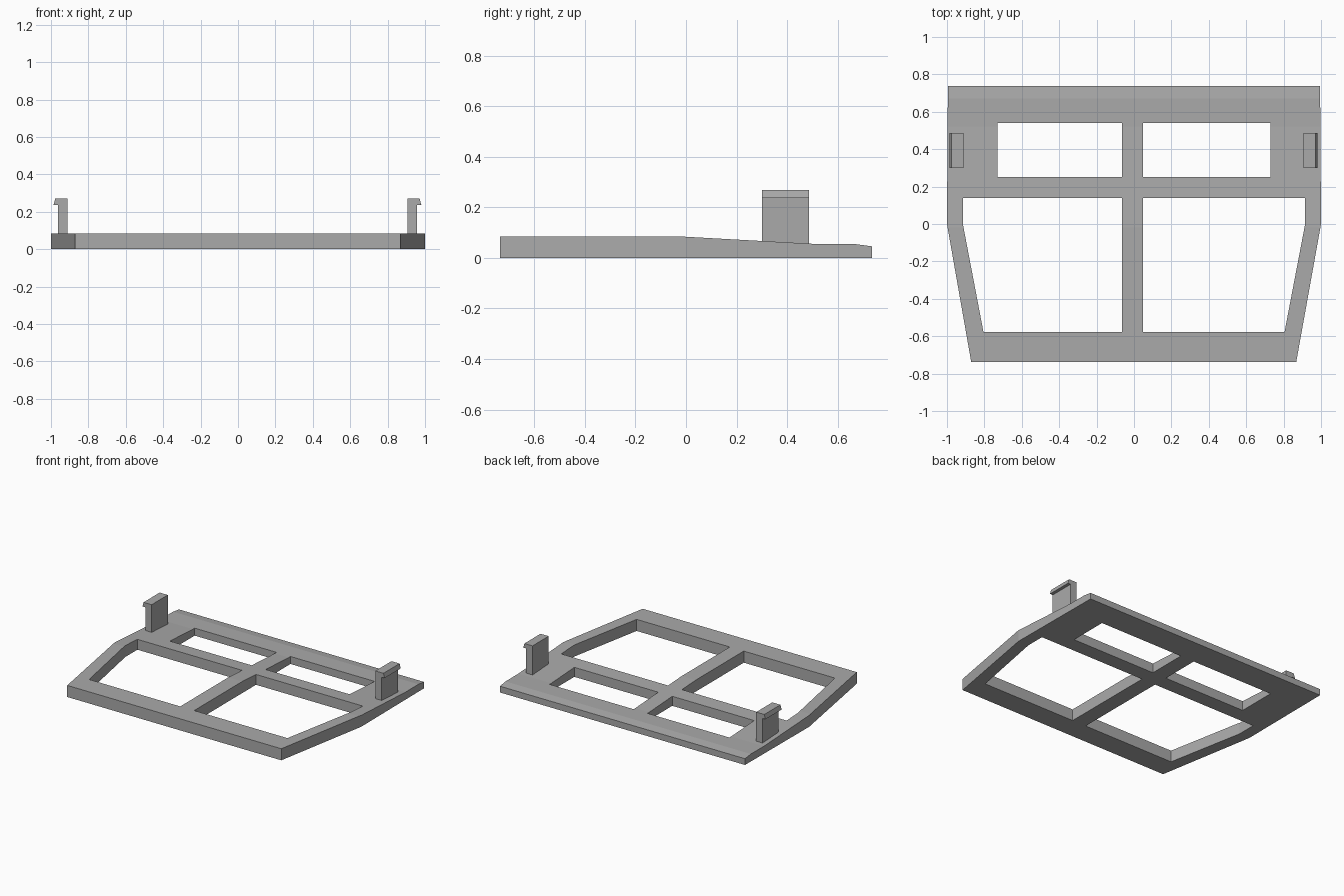
import bpy, bmesh
from mathutils import Vector

cube = bpy.data.objects.get("Cube")
if cube:
    bpy.data.objects.remove(cube, do_unlink=True)

GREY = (0.4, 0.4, 0.4, 1)
mat = bpy.data.materials.new("plain grey")
mat.use_nodes = True
mat.diffuse_color = GREY
mat.node_tree.nodes["Principled BSDF"].inputs["Base Color"].default_value = GREY


def prism(name, points, depth):
    """Extrude a closed 3D outline along a vector."""
    bm = bmesh.new()
    face = bm.faces.new([bm.verts.new(p) for p in points])
    ext = bmesh.ops.extrude_face_region(bm, geom=[face])
    verts = [g for g in ext["geom"] if isinstance(g, bmesh.types.BMVert)]
    bmesh.ops.translate(bm, verts=verts, vec=Vector(depth))
    bmesh.ops.recalc_face_normals(bm, faces=bm.faces)
    mesh = bpy.data.meshes.new(name)
    bm.to_mesh(mesh)
    bm.free()
    mesh.materials.append(mat)
    obj = bpy.data.objects.new(name, mesh)
    bpy.context.collection.objects.link(obj)
    return obj


def carve(obj, outline, operation):
    """Boolean the object with a vertical prism, then discard the cutter."""
    cutter = prism("cutter", [(x, y, -0.5) for x, y in outline], (0, 0, 1))
    cutter.hide_render = True
    mod = obj.modifiers.new("carve", "BOOLEAN")
    mod.object, mod.operation, mod.solver = cutter, operation, "EXACT"
    bpy.context.view_layer.objects.active = obj
    bpy.ops.object.modifier_apply(modifier=mod.name)
    bpy.data.objects.remove(cutter, do_unlink=True)


# Frame slab: side profile that thins toward the back
profile = [(-0.737, 0), (0.737, 0), (0.737, 0.046), (0.67, 0.055),
           (0.52, 0.055), (-0.02, 0.085), (-0.737, 0.085)]
frame = prism("window_frame", [(-1.1, y, z) for y, z in profile], (2.2, 0, 0))

# Tapered outer outline
carve(frame, [(-0.87, -0.74), (0.867, -0.74), (1, 0), (0.995, 0.74),
              (-0.995, 0.74), (-1, 0)], "INTERSECT")

# Four openings
inner = {-1: -0.065, 1: 0.048}
for side in (-1, 1):
    i = inner[side]
    carve(frame, [(i, 0.252), (side * 0.73, 0.252), (side * 0.73, 0.54), (i, 0.54)],
          "DIFFERENCE")
    carve(frame, [(i, -0.577), (side * 0.805, -0.577), (side * 0.915, 0),
                  (side * 0.915, 0.14), (i, 0.14)], "DIFFERENCE")

# Hooked clips standing on the side rails
hook = [(0.908, 0.05), (0.96, 0.05), (0.96, 0.237), (0.983, 0.237),
        (0.974, 0.27), (0.908, 0.27)]
for side, name in ((1, "left_clip"), (-1, "right_clip")):
    prism(name, [(side * x - 0.003, 0.3, z) for x, z in hook], (0, 0.187, 0))
